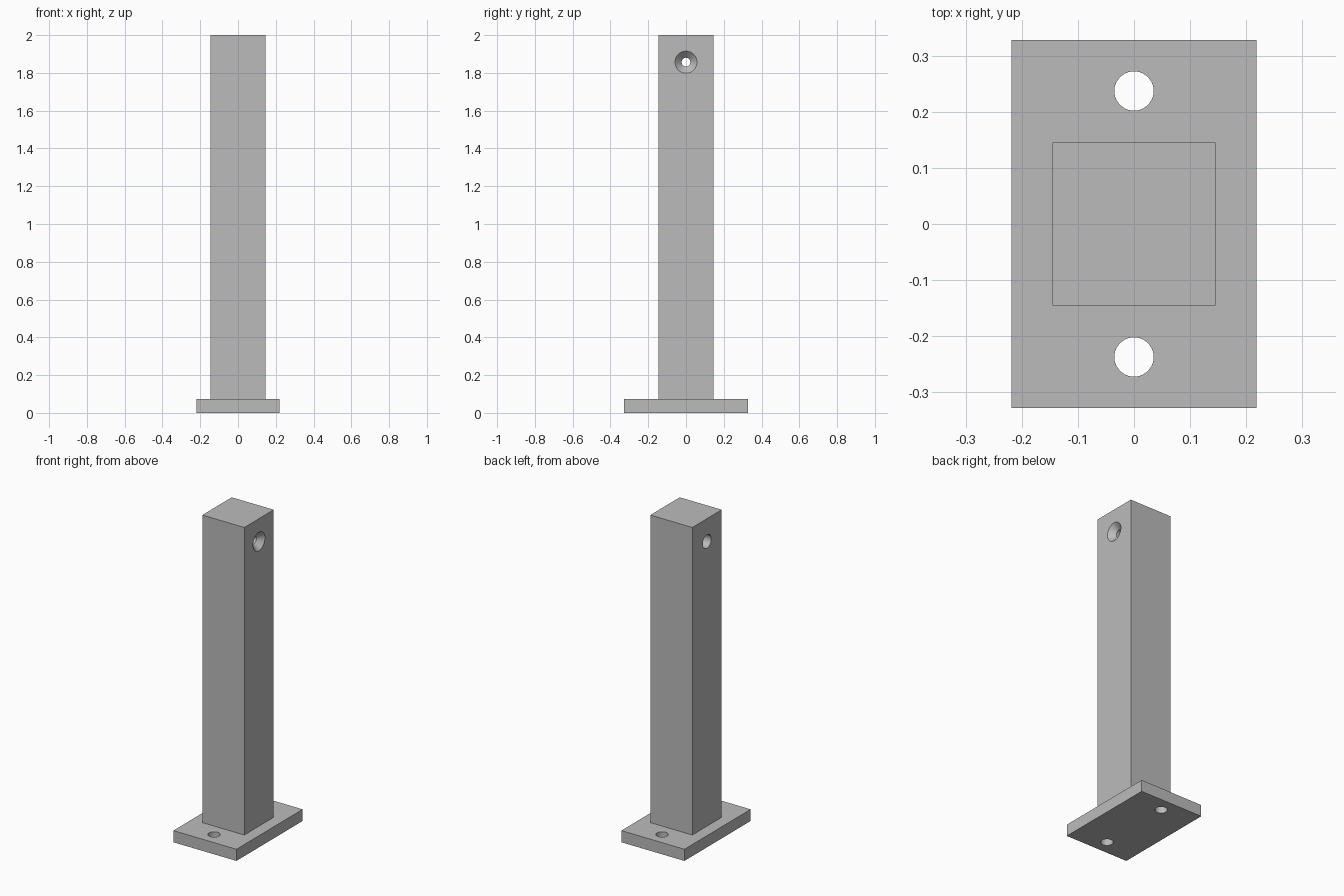
import bpy
from math import pi, radians

cube = bpy.data.objects.get("Cube")
if cube:
    bpy.data.objects.remove(cube, do_unlink=True)

# Single grey material
grey = bpy.data.materials.new("plain grey")
grey.use_nodes = True
colour = (0.5, 0.5, 0.5, 1)
grey.diffuse_color = colour
grey.node_tree.nodes["Principled BSDF"].inputs["Base Color"].default_value = colour

PLATE_TOP = 0.073
HEIGHT = 2.0
POST = 0.291
HALF = POST / 2
HOLE_Z = 1.857
BORE, SINK, RECESS = 0.0233, 0.0582, 0.042


def box(name, width, depth, bottom, top):
    bpy.ops.mesh.primitive_cube_add(size=1, location=(0, 0, (bottom + top) / 2))
    obj = bpy.context.object
    obj.name = name
    obj.scale = (width, depth, top - bottom)
    bpy.ops.object.transform_apply(location=True, rotation=False, scale=True)
    obj.data.materials.append(grey)
    return obj


def drill(target, r_start, r_end, length, location, rotation=(0, 0, 0)):
    """Cut a round, optionally tapered, hole into the target."""
    bpy.ops.mesh.primitive_cone_add(vertices=64, radius1=r_start, radius2=r_end,
                                    depth=length, location=location, rotation=rotation)
    cutter = bpy.context.object
    cutter.hide_render = True
    cutter.data.materials.append(grey)
    mod = target.modifiers.new("hole", 'BOOLEAN')
    mod.operation = 'DIFFERENCE'
    mod.solver = 'EXACT'
    mod.object = cutter
    bpy.context.view_layer.objects.active = target
    bpy.ops.object.modifier_apply(modifier=mod.name)
    bpy.data.objects.remove(cutter, do_unlink=True)


# Base plate with two fixing holes
base_plate = box("base_plate", 0.437, 0.655, 0, PLATE_TOP)
for side in (-1, 1):
    drill(base_plate, 0.035, 0.035, 0.3, (0, side * 0.237, PLATE_TOP / 2))

# Upright post with a cross bore, a countersink on +x and a recess on -x
post = box("post", POST, POST, PLATE_TOP, HEIGHT)
along_x = (0, pi / 2, 0)
drill(post, BORE, BORE, 1, (0, 0, HOLE_Z), along_x)
sink_depth = SINK - BORE
extra = 0.01
drill(post, BORE, SINK + extra, sink_depth + extra,
      (HALF - sink_depth / 2 + extra / 2, 0, HOLE_Z), along_x)
drill(post, RECESS, RECESS, 0.2, (-HALF, 0, HOLE_Z), along_x)

# Smooth hole walls, crisp edges
for part in (base_plate, post):
    bpy.ops.object.select_all(action='DESELECT')
    part.select_set(True)
    bpy.context.view_layer.objects.active = part
    bpy.ops.object.shade_smooth_by_angle(angle=radians(30))
